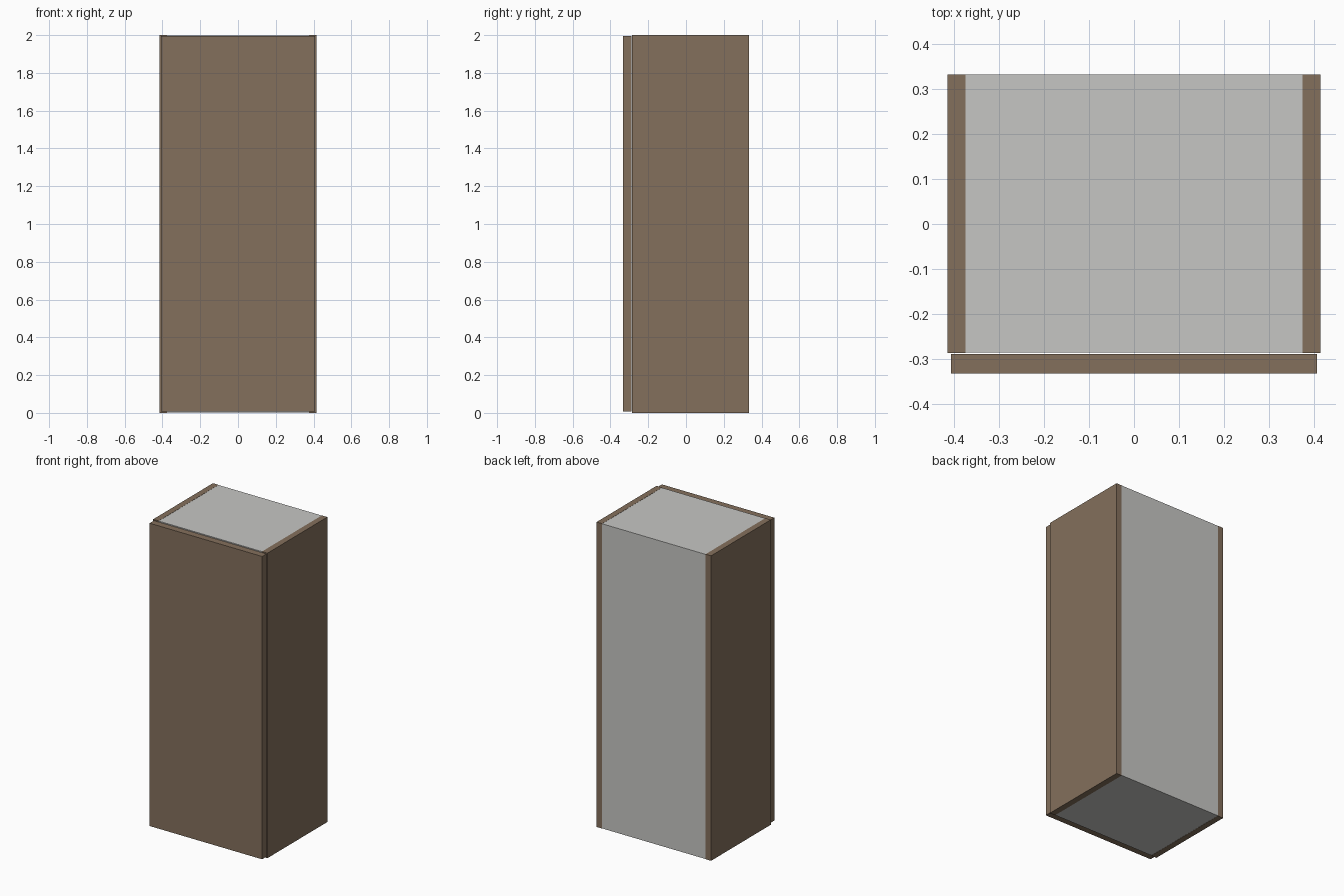
import bpy

if "Cube" in bpy.data.objects:
    bpy.data.objects.remove(bpy.data.objects["Cube"])

def material(name, rgb):
    m = bpy.data.materials.new(name)
    m.diffuse_color = (*rgb, 1)
    m.use_nodes = True
    m.node_tree.nodes["Principled BSDF"].inputs["Base Color"].default_value = m.diffuse_color
    return m

WOOD = material("brown wood", (0.231, 0.162, 0.107))
GREY = material("light grey", (0.565, 0.565, 0.55))

def box(name, lo, hi, mat):
    bpy.ops.mesh.primitive_cube_add(size=1, location=[(a + b) / 2 for a, b in zip(lo, hi)])
    o = bpy.context.object
    o.name = name
    o.scale = [b - a for a, b in zip(lo, hi)]
    bpy.ops.object.transform_apply(location=False, rotation=False, scale=True)
    o.data.materials.append(mat)

# Grey cabinet body between the side panels
box("cabinet_body", (-0.375, -0.286, 0.001), (0.375, 0.333, 1.999), GREY)

# Wooden side panels
box("left_side_panel", (-0.415, -0.287, 0), (-0.375, 0.333, 2), WOOD)
box("right_side_panel", (0.375, -0.287, 0), (0.415, 0.333, 2), WOOD)

# Wooden door, slightly smaller than the carcass
box("door", (-0.408, -0.333, 0.008), (0.408, -0.289, 1.994), WOOD)
